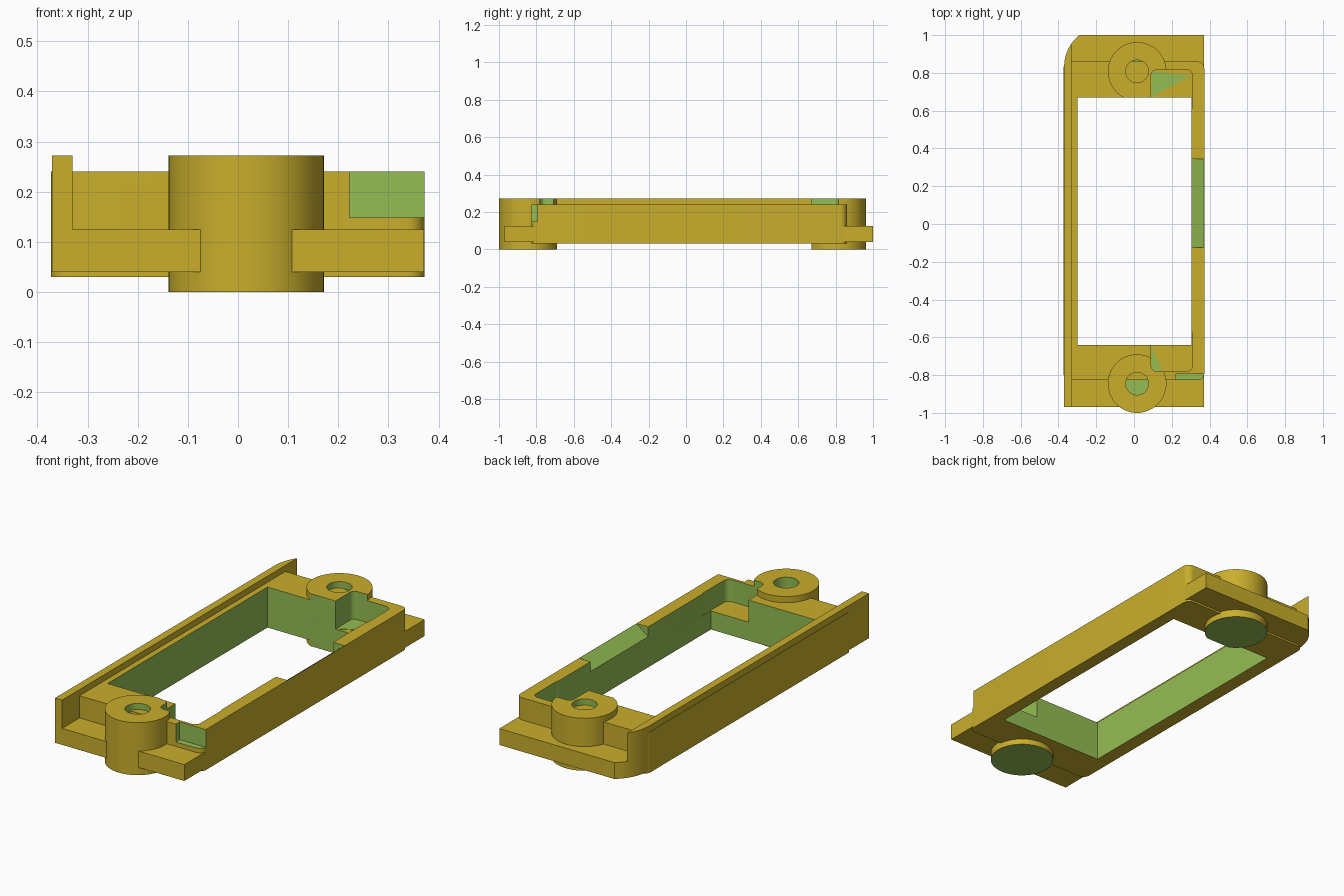
import bpy, bmesh, math

if "Cube" in bpy.data.objects:
    bpy.data.objects.remove(bpy.data.objects["Cube"])


def material(name, rgb):
    m = bpy.data.materials.new(name)
    m.diffuse_color = (*[(c / 255) ** 2.2 for c in rgb], 1)
    m.use_nodes = True
    m.node_tree.nodes["Principled BSDF"].inputs["Base Color"].default_value = m.diffuse_color
    return m


MATS = [material("mustard", (200, 173, 48)), material("leaf_green", (147, 187, 84))]


def prism(name, pts, lo, hi, mat=0, along_y=False, bottom_mat=None):
    """Extrude a profile along z (or an x-z profile along y)."""
    bm = bmesh.new()
    put = (lambda a, b, h: (a, h, b)) if along_y else (lambda a, b, h: (a, b, h))
    low = [bm.verts.new(put(a, b, lo)) for a, b in pts]
    top = [bm.verts.new(put(a, b, hi)) for a, b in pts]
    n = len(pts)
    faces = [bm.faces.new(low[::-1]), bm.faces.new(top)]
    for i in range(n):
        j = (i + 1) % n
        faces.append(bm.faces.new((low[i], low[j], top[j], top[i])))
    for f in faces:
        f.material_index = mat
    if bottom_mat is not None:
        faces[0].material_index = bottom_mat
    bmesh.ops.recalc_face_normals(bm, faces=bm.faces)
    me = bpy.data.meshes.new(name)
    bm.to_mesh(me)
    bm.free()
    for m in MATS:
        me.materials.append(m)
    ob = bpy.data.objects.new(name, me)
    bpy.context.collection.objects.link(ob)
    return ob


def arc(cx, cy, r, a0, a1, n):
    return [(cx + r * math.cos(math.radians(a0 + (a1 - a0) * i / n)),
             cy + r * math.sin(math.radians(a0 + (a1 - a0) * i / n))) for i in range(n + 1)]


def circle(cx, cy, r, n=64):
    return arc(cx, cy, r, 0, 360, n)[:-1]


def rect(x0, x1, y0, y1):
    return [(x0, y0), (x1, y0), (x1, y1), (x0, y1)]


def round_rect(x0, x1, y0, y1, r, n=8):
    return (arc(x0 + r, y0 + r, r, 180, 270, n) + arc(x1 - r, y0 + r, r, 270, 360, n)
            + arc(x1 - r, y1 - r, r, 0, 90, n) + arc(x0 + r, y1 - r, r, 90, 180, n))


def cut(ob, *cutters):
    bpy.context.view_layer.objects.active = ob
    for c in cutters:
        mod = ob.modifiers.new("cut", 'BOOLEAN')
        mod.operation, mod.solver, mod.object = 'DIFFERENCE', 'EXACT', c
        bpy.ops.object.modifier_apply(modifier=mod.name)


# Cutters: their green faces become the cut surfaces
opening = prism("opening_cutter", rect(-0.30, 0.305, -0.64, 0.67), -0.1, 0.5, 1)
back_pocket = prism("back_pocket_cutter", round_rect(0.09, 0.31, 0.595, 0.815, 0.03),
                    0.126, 0.5, 1, bottom_mat=0)
front_pocket = prism("front_pocket_cutter", round_rect(0.09, 0.31, -0.78, -0.555, 0.03),
                     0.126, 0.5, 1, bottom_mat=0)
ramp = prism("ramp_cutter", [(0.30, 0.185), (0.371, 0.24), (0.371, 0.3), (0.30, 0.3)],
             -0.125, 0.345, 1, along_y=True)
corner = prism("corner_cutter", rect(0.222, 0.5, -1.0, -0.795), 0.148, 0.5, 1)
helpers = [opening, back_pocket, front_pocket, ramp, corner]

# Main frame
frame = prism("frame", round_rect(-0.373, 0.372, -0.827, 0.86, 0.035), 0.03, 0.24)
cut(frame, opening, back_pocket, front_pocket, ramp, corner)

# Mounting flange with one rounded corner
round_end = [p for p in arc(-0.15, 0.83, 0.22, 180, 90, 36)]
corner_pts = [p for p in round_end if p[1] < 0.995] + [(-0.29, 1.0)]
flange = prism("flange", [(0.371, 1.0), (0.371, -0.97), (-0.371, -0.97)] + corner_pts,
               0.04, 0.125)
cut(flange, opening)

# Raised side lip following the same rounded corner
lip_pts = [p for p in round_end if p[0] < -0.332] + [(-0.33, 0.956)]
lip = prism("side_lip", [(-0.33, -0.97), (-0.371, -0.97)] + lip_pts, 0.04, 0.272)

# Screw bosses with blind holes
parts = [frame, flange, lip]
for label, y, pocket in (("front", -0.845, front_pocket), ("back", 0.808, back_pocket)):
    boss = prism(label + "_boss", circle(0.0165, y, 0.155), 0, 0.272, bottom_mat=1)
    hole = prism(label + "_hole_cutter", circle(0.0165, y, 0.06, 48), 0.2, 0.5, 1)
    cut(boss, hole, opening, pocket)
    helpers.append(hole)
    parts.append(boss)

# Green patches on the pocket floors
for label, tri in (("back", [(0.092, 0.672), (0.30, 0.785), (0.092, 0.81)]),
                   ("front", [(0.092, -0.642), (0.092, -0.775), (0.148, -0.778)])):
    parts.append(prism(label + "_pocket_patch", tri, 0.124, 0.128, 1))

for h in helpers:
    bpy.data.objects.remove(h, do_unlink=True)

# Smooth curved walls, keep edges crisp
bpy.ops.object.select_all(action='DESELECT')
for p in parts:
    p.select_set(True)
bpy.context.view_layer.objects.active = frame
bpy.ops.object.shade_smooth_by_angle(angle=math.radians(30))
